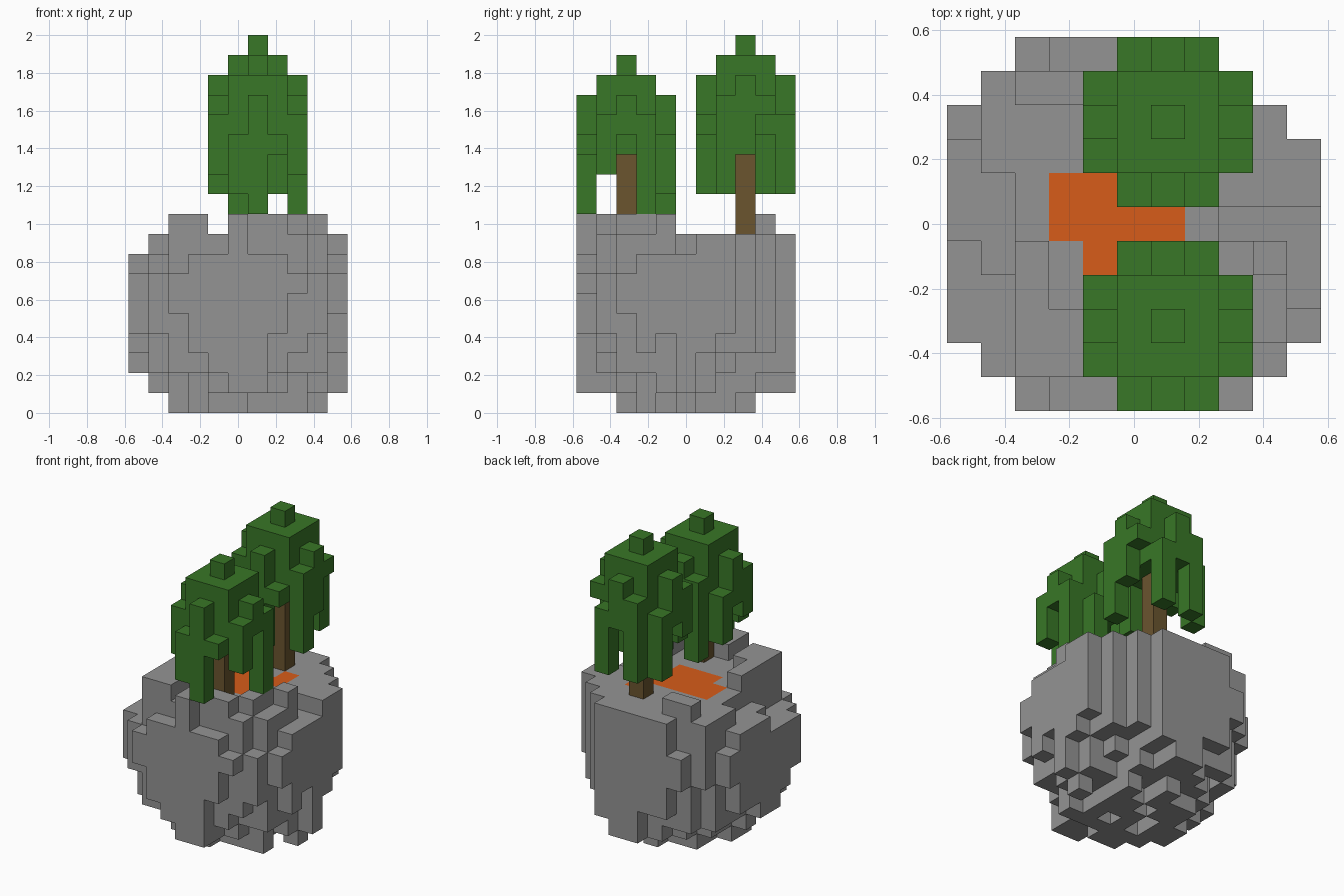
import bpy, bmesh, random
from mathutils import Vector

if "Cube" in bpy.data.objects:
    bpy.data.objects.remove(bpy.data.objects["Cube"], do_unlink=True)

V = 2 / 19  # edge of one block
random.seed(4)


def material(name, rgb):
    mat = bpy.data.materials.new(name)
    mat.use_nodes = True
    color = (*rgb, 1)
    mat.diffuse_color = color
    mat.node_tree.nodes["Principled BSDF"].inputs["Base Color"].default_value = color
    return mat


STONE = material("stone grey", (0.296, 0.296, 0.296))
LAVA = material("lava orange", (0.68, 0.107, 0.01))
LEAF = material("leaf green", (0.04, 0.184, 0.02))
BARK = material("bark brown", (0.145, 0.09, 0.028))

SIDES = [Vector(s) for s in ((1, 0, 0), (-1, 0, 0), (0, 1, 0),
                             (0, -1, 0), (0, 0, 1), (0, 0, -1))]


def column(x, y, low, high):
    return {(x, y, z) for z in range(low, high)}


def block_object(name, cells, mats, pick=lambda cell, side: 0):
    """Skin a set of grid cells with its outward faces only."""
    bm = bmesh.new()
    for cell in sorted(cells):
        mid = Vector(cell) + Vector((0, 0, 0.5))
        for n in SIDES:
            if tuple(int(c) for c in Vector(cell) + n) in cells:
                continue
            u = Vector((n.y, n.z, n.x))
            w = n.cross(u)
            corners = [mid + (n + u * a + w * b) / 2
                       for a, b in ((-1, -1), (1, -1), (1, 1), (-1, 1))]
            face = bm.faces.new([bm.verts.new(p * V) for p in corners])
            face.material_index = pick(cell, n)
    bmesh.ops.remove_doubles(bm, verts=bm.verts, dist=0.001)
    mesh = bpy.data.meshes.new(name)
    bm.to_mesh(mesh)
    bm.free()
    for mat in mats:
        mesh.materials.append(mat)
    obj = bpy.data.objects.new(name, mesh)
    bpy.context.collection.objects.link(obj)
    return obj


# Rock: first and last x of each row, from front to back
ROWS = {-5: (-3, 3), -4: (-4, 4), 3: (-5, 4), 4: (-4, 3), 5: (-3, 2)}
# Bumps along the rim that break the regular shape
BUMPS = {(0, -5), (0, -4), (1, -4), (2, -4), (3, -3), (3, -2), (4, -1),
         (-3, -1), (-3, -2), (-3, -3), (-3, -4), (-2, -3), (-2, -4),
         (-2, 4), (-3, 4)}
# Lowest tips of the ragged underside
GROUND_TIPS = {(4, 0), (0, -3), (-1, -3), (3, -2), (0, 3), (-3, 0), (-3, -1)}
LOW_TIPS = {(5, 0), (0, -5), (1, -5), (0, 5), (1, 5), (-4, 0),
            (0, -4), (1, -4), (0, 4), (1, 4)}


def rock_bottom(x, y):
    d = x * x + y * y
    if (x, y) in GROUND_TIPS:
        return 0
    if (x, y) in LOW_TIPS:
        return 1
    low = sum(d > limit for limit in (9, 17, 25, 30, 33))
    return low + random.choice((0, 0, 1) if low < 3 else (-1, 0, 0, 1))


def rock_top(x, y):
    d = x * x + y * y
    if (x, y) in BUMPS:
        return 10
    # flat shoulder at the front corner
    if d > 33 or (x, y) == (4, -4) or (x < -3 and x + y < -5):
        return 7
    if x == -5 or y == -5 or (x == -4 and y < 2):
        return 8
    if (x == 5 and y < 1) or (x > 2 and y == 0):
        return 8
    return 9


rock = set()
for y in range(-5, 6):
    first, last = ROWS.get(y, (-5, 5))
    for x in range(first, last + 1):
        rock |= column(x, y, rock_bottom(x, y), rock_top(x, y))

# Lava pool: first and last x of each row, flush with the top of the rock
POOL = {-1: (-1, 1), 0: (-2, 1), 1: (-2, 2), 2: (2, 2)}


def rock_color(cell, side):
    x, y, z = cell
    first, last = POOL.get(y, (1, 0))
    return int(side.z > 0 and z == 8 and first <= x <= last)


block_object("rock_with_lava_pool", rock, [STONE, LAVA], rock_color)

# Hanging leaf strands around the crown: x, y, bottom, top
STRANDS = [(-1, -2, 11, 14), (0, -2, 10, 16), (1, -2, 13, 14),
           (2, -1, 12, 15), (2, 0, 14, 16), (2, 1, 10, 15),
           (-1, 2, 10, 15), (0, 2, 13, 16), (1, 2, 11, 14),
           (-2, -1, 12, 15), (-2, 0, 13, 16), (-2, 1, 11, 14)]


def tree(name, cx, cy, lift, changed_bottoms):
    leaves = column(cx, cy, 17 + lift, 18 + lift)
    for dx in (-1, 0, 1):
        for dy in (-1, 0, 1):
            leaves |= column(cx + dx, cy + dy, 13 + lift, 17 + lift)
    for dx, dy, low, high in STRANDS:
        low = changed_bottoms.get((dx, dy), low + lift)
        leaves |= column(cx + dx, cy + dy, low, high + lift)
    block_object(name + "_leaves", leaves, [LEAF])
    block_object(name + "_trunk", column(cx, cy, 9, 13 + lift), [BARK])


tree("front_tree", 1, -3, 0, {})
tree("back_tree", 1, 3, 1,
     {(2, 0): 13, (2, -1): 11, (1, 2): 11, (2, 1): 15, (-2, 1): 11})
